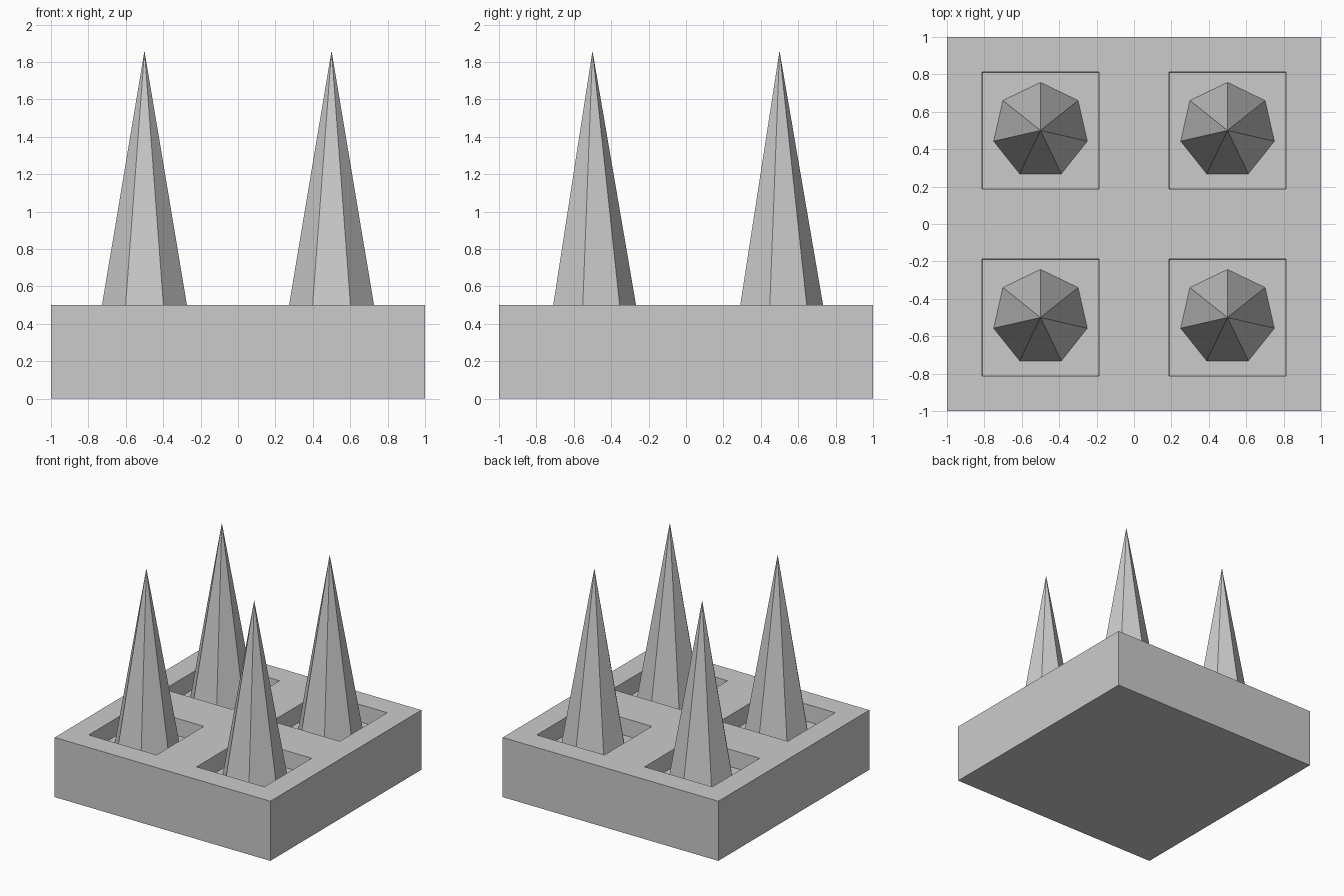
import bpy, bmesh
from mathutils import Matrix

if "Cube" in bpy.data.objects:
    bpy.data.objects.remove(bpy.data.objects["Cube"])

BASE_H = 0.5      # block height
FLOOR_Z = 0.36    # pocket floor
TIP_Z = 1.86      # spike tip


def finish(bm, name):
    mesh = bpy.data.meshes.new(name)
    bm.to_mesh(mesh)
    bm.free()
    obj = bpy.data.objects.new(name, mesh)
    bpy.context.collection.objects.link(obj)
    return obj


# base block, split in quarters, each with a slightly tapered square pocket
bm = bmesh.new()
bmesh.ops.create_cube(bm, size=1, matrix=Matrix.Translation((0, 0, BASE_H / 2))
                      @ Matrix.Diagonal((2, 2, BASE_H, 1)))
for axis in ((1, 0, 0), (0, 1, 0)):
    bmesh.ops.bisect_plane(bm, geom=bm.verts[:] + bm.edges[:] + bm.faces[:],
                           plane_co=(0, 0, 0), plane_no=axis)
bm.normal_update()
top = [f for f in bm.faces if f.normal.z > 0.9]
bmesh.ops.inset_individual(bm, faces=top, thickness=0.186, use_even_offset=True)
bmesh.ops.inset_individual(bm, faces=top, thickness=0.007,
                           depth=FLOOR_Z - BASE_H, use_even_offset=True)
finish(bm, "base_block")

# seven-sided spikes standing in the pockets
for x, side in ((-0.5, "left"), (0.5, "right")):
    for y, end in ((-0.5, "front"), (0.5, "back")):
        bm = bmesh.new()
        bmesh.ops.create_cone(bm, cap_ends=True, segments=7, radius1=0.257, radius2=0,
                              depth=TIP_Z - FLOOR_Z)
        bmesh.ops.remove_doubles(bm, verts=bm.verts[:], dist=1e-4)
        spike = finish(bm, f"spike_{end}_{side}")
        spike.location = (x, y, (TIP_Z + FLOOR_Z) / 2)
